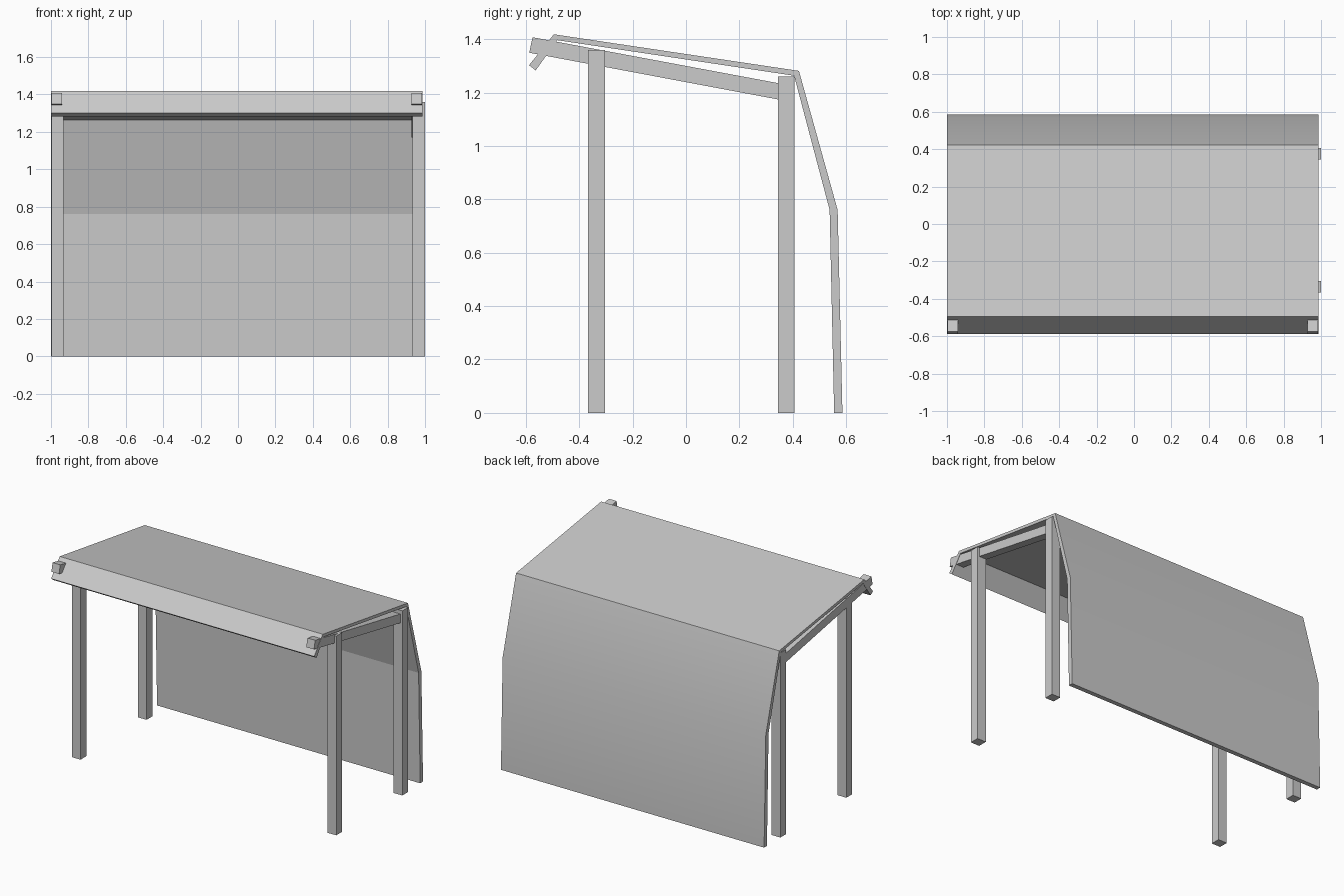
import bpy

if "Cube" in bpy.data.objects:
    bpy.data.objects.remove(bpy.data.objects["Cube"])


def extrude_profile(name, profile, x0, x1, smooth_edges=()):
    """Extrude a closed (y, z) profile along x; smooth only the listed sides."""
    n = len(profile)
    verts = [(x, y, z) for x in (x0, x1) for y, z in profile]
    sides = [(i, (i + 1) % n, n + (i + 1) % n, n + i) for i in range(n)]
    caps = [tuple(reversed(range(n))), tuple(range(n, 2 * n))]
    mesh = bpy.data.meshes.new(name)
    mesh.from_pydata(verts, [], sides + caps)
    for i in smooth_edges:
        mesh.polygons[i].use_smooth = True
    mesh.update()
    obj = bpy.data.objects.new(name, mesh)
    bpy.context.collection.objects.link(obj)
    return obj


def rect(y0, y1, z1):
    return [(y0, 0), (y1, 0), (y1, z1), (y0, z1)]


# four upright posts
for side, x0 in (("left", -0.998), ("right", 0.933)):
    extrude_profile(f"front_post_{side}", rect(-0.367, -0.304, 1.36), x0, x0 + 0.066)
    extrude_profile(f"back_post_{side}", rect(0.345, 0.407, 1.26), x0, x0 + 0.066)

# sloping rafters, poking out through the front flap
rafter = [(-0.587, 1.349), (0.372, 1.169), (0.383, 1.228), (-0.575, 1.407)]
for side, x0 in (("left", -0.998), ("right", 0.927)):
    extrude_profile(f"rafter_{side}", rafter, x0, x0 + 0.058)

# bent cover: front flap, roof and back wall; inner line first, then outer
cover = [(-0.563, 1.283), (-0.482, 1.396), (0.405, 1.263), (0.538, 0.76), (0.555, 0),
         (0.586, 0), (0.568, 0.76), (0.423, 1.281), (-0.495, 1.418), (-0.588, 1.302)]
# the outer back wall is softly bent, everything else is flat
extrude_profile("cover", list(reversed(cover))[::-1], -1.0, 0.987, smooth_edges=(5, 6))

# make all normals face outward
import bmesh
for obj in bpy.context.collection.objects:
    bm = bmesh.new()
    bm.from_mesh(obj.data)
    bmesh.ops.recalc_face_normals(bm, faces=bm.faces)
    bm.to_mesh(obj.data)
    bm.free()
